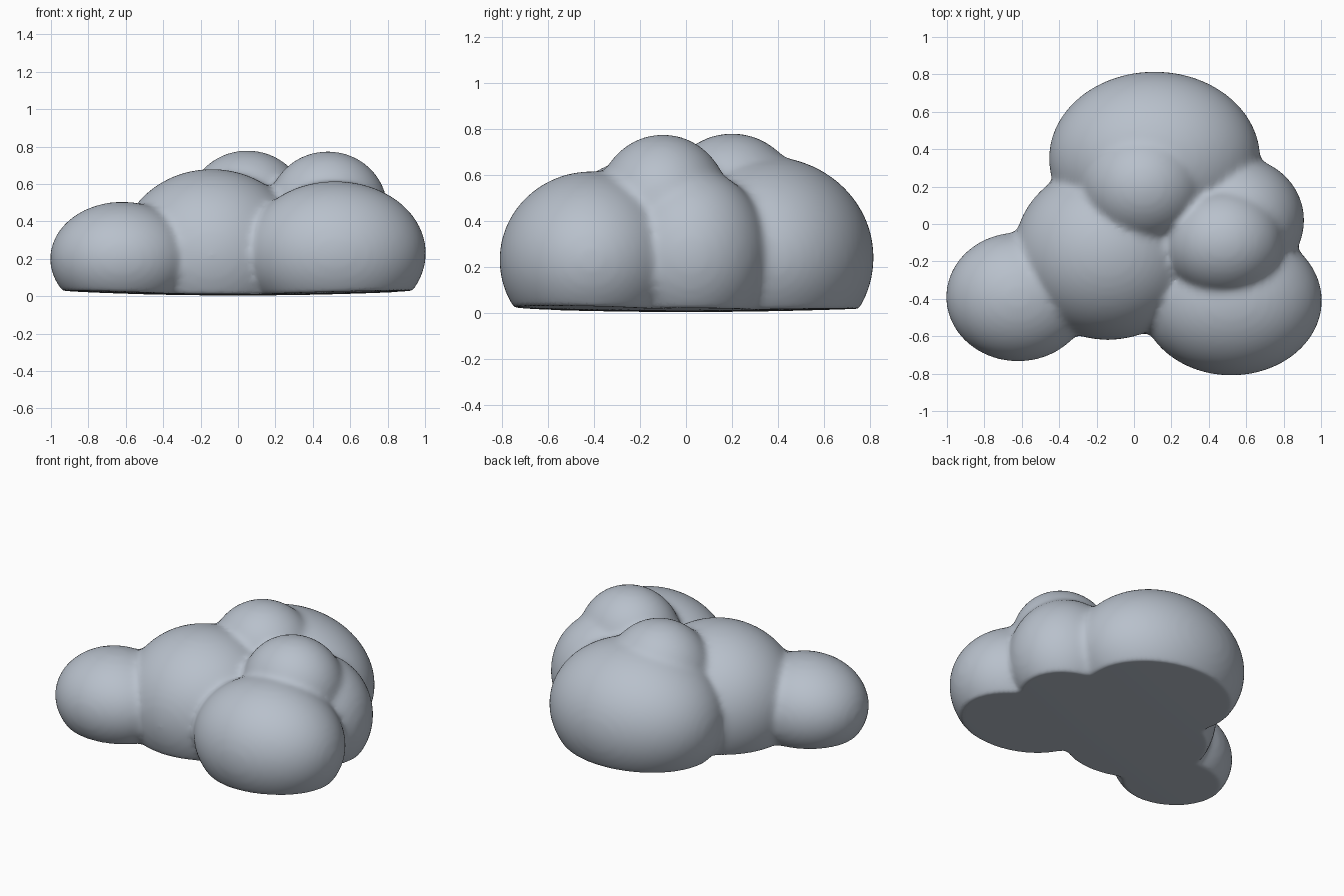
import bpy, bmesh
from mathutils import Matrix

cube = bpy.data.objects.get("Cube")
if cube:
    bpy.data.objects.remove(cube, do_unlink=True)

# Puffs of the cloud: centre, radii
puffs = [
    ((-0.62, -0.39, 0.20), (0.385, 0.345, 0.305)),  # low puff on the right end
    ((-0.14, -0.15, 0.22), (0.50, 0.47, 0.46)),     # middle body
    ((0.11, 0.35, 0.24), (0.565, 0.465, 0.44)),     # big back puff
    ((0.05, 0.20, 0.45), (0.33, 0.31, 0.33)),       # back crown
    ((0.52, -0.41, 0.23), (0.485, 0.40, 0.385)),    # left front puff
    ((0.55, 0.02, 0.25), (0.36, 0.34, 0.38)),       # left side puff
    ((0.48, -0.10, 0.465), (0.32, 0.29, 0.31)),     # left crown
]

# Merge the puffs into one skin
bm = bmesh.new()
for centre, radii in puffs:
    place = Matrix.Translation(centre) @ Matrix.Diagonal((*radii, 1))
    bmesh.ops.create_icosphere(bm, subdivisions=5, radius=1, matrix=place)
mesh = bpy.data.meshes.new("cloud")
bm.to_mesh(mesh)
bm.free()
cloud = bpy.data.objects.new("cloud", mesh)
bpy.context.collection.objects.link(cloud)

skin = cloud.modifiers.new("skin", "REMESH")
skin.mode = "VOXEL"
skin.voxel_size = 0.02
soften = cloud.modifiers.new("soften creases", "SMOOTH")
soften.factor = 0.5
soften.iterations = 6
merged = bpy.data.meshes.new_from_object(
    cloud.evaluated_get(bpy.context.evaluated_depsgraph_get()))
cloud.modifiers.clear()
cloud.data = merged
bpy.data.meshes.remove(mesh)
merged.name = "cloud"

# Flatten the underside into a very shallow bowl
for v in merged.vertices:
    v.co.z = max(v.co.z, 0.004 + 0.025 * (v.co.x ** 2 + v.co.y ** 2))

# Round the bottom rim
rim = cloud.modifiers.new("round rim", "SMOOTH")
rim.factor = 0.5
rim.iterations = 5

# Cloud colour
colour = (0.48, 0.53, 0.60, 1)
mat = bpy.data.materials.new("cloud grey")
mat.use_nodes = True
mat.diffuse_color = colour
mat.node_tree.nodes["Principled BSDF"].inputs["Base Color"].default_value = colour
merged.materials.clear()
merged.materials.append(mat)
merged.polygons.foreach_set("material_index", [0] * len(merged.polygons))
merged.polygons.foreach_set("use_smooth", [True] * len(merged.polygons))
